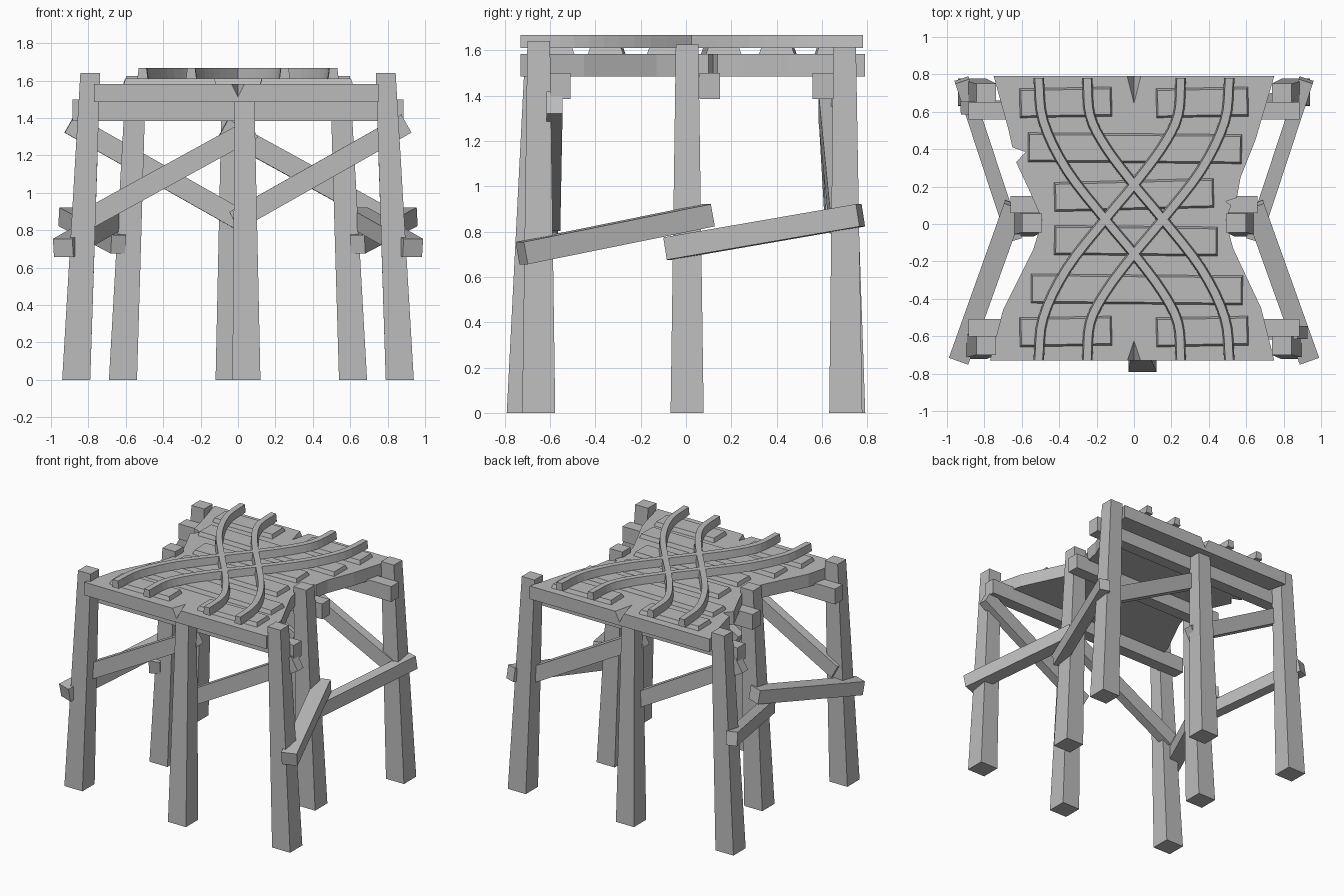
import bpy, bmesh, math
from mathutils import Vector

if "Cube" in bpy.data.objects:
    bpy.data.objects.remove(bpy.data.objects["Cube"])

wood = bpy.data.materials.new("grey wood")
wood.diffuse_color = (0.5, 0.5, 0.5, 1)
wood.use_nodes = True
wood.node_tree.nodes["Principled BSDF"].inputs["Base Color"].default_value = wood.diffuse_color


def make(name, verts, faces):
    me = bpy.data.meshes.new(name)
    me.from_pydata([tuple(v) for v in verts], [], faces)
    bm = bmesh.new()
    bm.from_mesh(me)
    bmesh.ops.recalc_face_normals(bm, faces=bm.faces)
    bm.to_mesh(me)
    bm.free()
    me.materials.append(wood)
    ob = bpy.data.objects.new(name, me)
    bpy.context.collection.objects.link(ob)
    return ob


def loft(name, rings):
    """Skin a list of equal rings and cap both ends."""
    n = len(rings[0])
    verts = [v for r in rings for v in r]
    faces = [tuple(range(n)), tuple(range(len(verts) - n, len(verts)))]
    for k in range(len(rings) - 1):
        for i in range(n):
            j = (i + 1) % n
            faces.append((k * n + i, k * n + j, (k + 1) * n + j, (k + 1) * n + i))
    return make(name, verts, faces)


def square(x, y, z, hx, hy):
    return [Vector((x + a * hx, y + b * hy, z)) for a, b in ((-1, -1), (1, -1), (1, 1), (-1, 1))]


def leg(name, foot, top, z):
    loft(name, [square(*foot, 0, 0.075, 0.073), square(*top, z, 0.053, 0.05)])


def beam(name, p, q, w, h):
    """Square-ended beam between two points, w sideways and h upward."""
    p, q = Vector(p), Vector(q)
    d = (q - p).normalized()
    s = d.cross(Vector((0, 0, 1))).normalized()
    u = s.cross(d)
    sec = [s * a * w / 2 + u * b * h / 2 for a, b in ((-1, -1), (1, -1), (1, 1), (-1, 1))]
    loft(name, [[p + c for c in sec], [q + c for c in sec]])


# Deck with waisted sides and small chips in the edges
outline = [(-0.77, -0.73), (0.75, -0.73), (0.68, -0.45), (0.6, -0.28), (0.53, -0.13), (0.49, 0.02),
           (0.52, 0.1), (0.49, 0.12), (0.55, 0.14), (0.57, 0.25), (0.65, 0.45), (0.75, 0.79),
           (-0.75, 0.79), (-0.67, 0.5), (-0.65, 0.41), (-0.58, 0.385), (-0.63, 0.33), (-0.56, 0.18),
           (-0.49, 0.02), (-0.54, -0.14), (-0.62, -0.3), (-0.7, -0.46)]
deck = loft("deck", [[Vector((x, y, z)) for x, y in outline] for z in (1.485, 1.583)])

# Split grooves at the front and back edges of the deck
for name, y0, y1 in (("front", -0.75, -0.6), ("back", 0.81, 0.61)):
    cut = make(name + "_split_cutter",
               [(-0.05, y0, 1.6), (0.05, y0, 1.6), (0, y0, 1.5), (0, y1, 1.6)],
               [(0, 1, 2), (0, 1, 3), (1, 2, 3), (0, 2, 3)])
    cut.hide_render = True
    cut.hide_set(True)
    mod = deck.modifiers.new(name + "_split", 'BOOLEAN')
    mod.operation = 'DIFFERENCE'
    mod.solver = 'EXACT'
    mod.object = cut

# Raised planks on the deck
planks = [(-0.365, 0.65, 0.25, 1), (0.365, 0.65, 0.25, 1), (0.005, 0.405, 0.575, -0.5),
          (0, 0.155, 0.43, 1.5), (0.01, -0.09, 0.44, -0.5), (0.015, -0.35, 0.57, -0.5),
          (-0.365, -0.575, 0.25, 1), (0.365, -0.575, 0.25, 1)]
for i, (x, y, hx, tilt) in enumerate(planks):
    p = loft("plank_%d" % i, [square(0, 0, 1.57, hx, 0.083), square(0, 0, 1.612, hx - 0.012, 0.068)])
    p.location = (x, y, 0)
    p.rotation_euler.z = math.radians(tilt)


# Curved ribs crossing over the planks
def smooth_path(pts, steps=4):
    pts = [Vector(p) for p in pts]
    ext = [2 * pts[0] - pts[1]] + pts + [2 * pts[-1] - pts[-2]]
    out = []
    for k in range(len(pts) - 1):
        a, b, c, d = ext[k:k + 4]
        for s in range(steps):
            t = s / steps
            out.append(0.5 * (2 * b + (c - a) * t + (2 * a - 5 * b + 4 * c - d) * t * t
                              + (3 * b - a - 3 * c + d) * t ** 3))
    return out + [pts[-1]]


def rib(name, pts):
    path = smooth_path(pts)
    rings = []
    for i, p in enumerate(path):
        d = path[min(i + 1, len(path) - 1)] - path[max(i - 1, 0)]
        s = Vector((-d.y, d.x)).normalized()
        if i in (0, len(path) - 1):
            s = Vector((1, 0)) if s.x > 0 else Vector((-1, 0))
        rings.append([Vector((*(p + s * o), z)) for o, z in
                      ((-0.028, 1.61), (0.028, 1.61), (0.021, 1.667), (-0.021, 1.667))])
    loft(name, rings)


sweep = [(-0.51, 0.78), (-0.485, 0.55), (-0.36, 0.29), (-0.15, 0.02),
         (0, -0.16), (0.15, -0.36), (0.235, -0.53), (0.25, -0.73)]
for side, sx in (("left", 1), ("right", -1)):
    rib("outer_rib_" + side, [(sx * x, y) for x, y in sweep])
    rib("inner_rib_" + side, [(sx * x, 0.05 - y) for x, y in sweep])

# Legs at the corners and sides, and the sloping side rails
for side, s in (("left", -1), ("right", 1)):
    leg("front_leg_" + side, (s * 0.865, -0.65), (s * 0.79, -0.65), 1.64)
    leg("back_leg_" + side, (s * 0.865, 0.705), (s * 0.79, 0.70), 1.615)
    leg("side_leg_" + side, (s * 0.615, 0.005), (s * 0.545, 0.005), 1.625)
    beam("front_rail_" + side, (s * 0.935, -0.725, 0.705), (s * 0.64, 0.10, 0.872), 0.11, 0.1)
    beam("back_rail_" + side, (s * 0.64, -0.08, 0.725), (s * 0.92, 0.77, 0.872), 0.08, 0.1)

# Middle legs at the front and back
leg("front_middle_leg", (0.045, -0.718), (0.035, -0.665), 1.49)
leg("back_middle_leg", (-0.045, 0.718), (-0.035, 0.69), 1.49)

# Cross beams carrying the deck
for name, y, x in (("front", -0.555, 0.885), ("middle", 0.105, 0.66), ("back", 0.605, 0.885)):
    beam(name + "_cross_beam", (-x, y, 1.442), (x, y, 1.442), 0.092, 0.115)

# Diagonal braces between the legs
beam("front_brace_left", (-0.84, -0.6, 0.84), (0.08, -0.6, 1.345), 0.07, 0.11)
beam("front_brace_right", (-0.02, -0.59, 0.85), (0.9, -0.58, 1.37), 0.07, 0.11)
beam("back_brace_right", (0.84, 0.67, 0.84), (-0.08, 0.62, 1.345), 0.07, 0.11)
beam("back_brace_left", (0.02, 0.65, 0.85), (-0.9, 0.62, 1.37), 0.07, 0.11)
